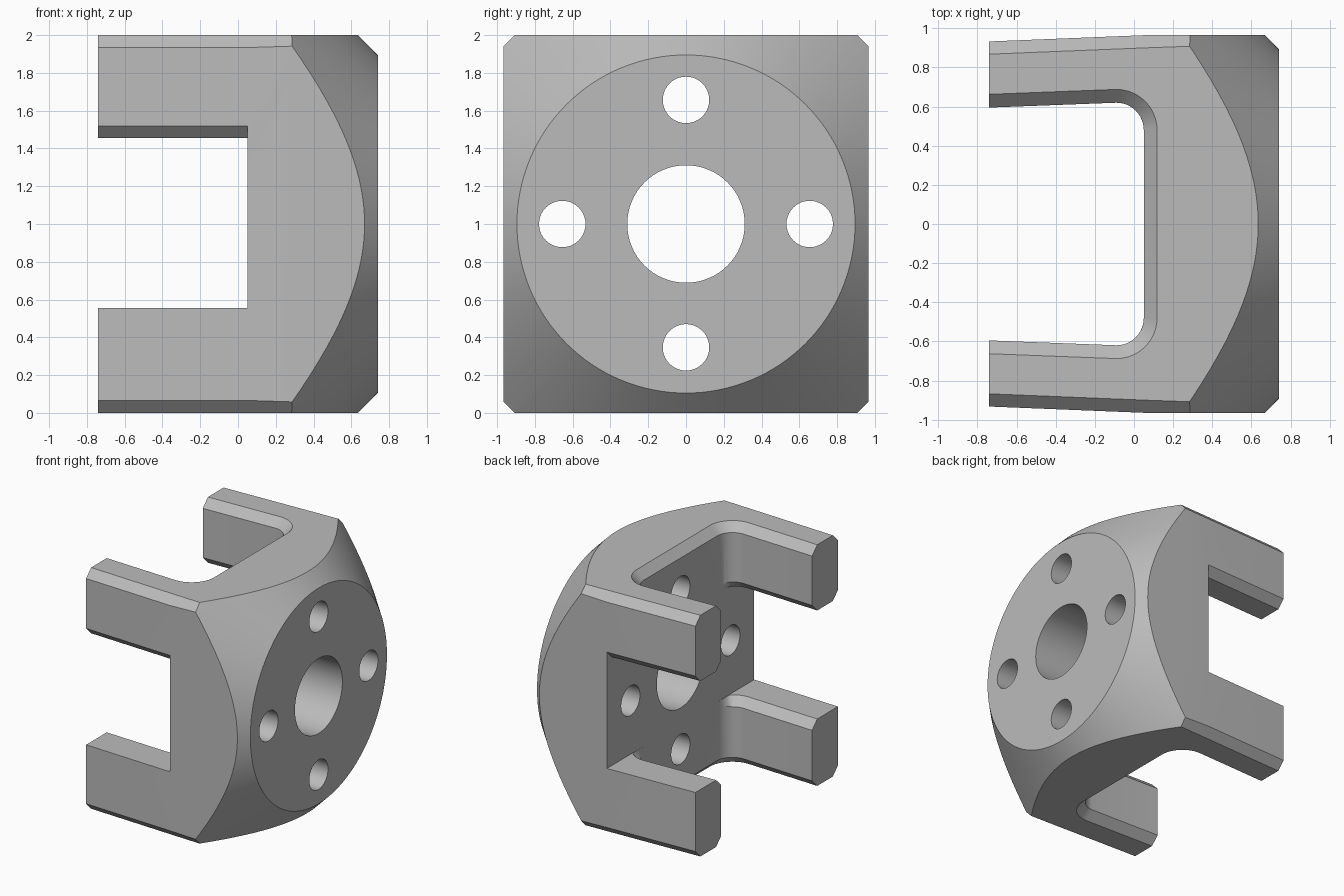
import bpy, bmesh, math

if "Cube" in bpy.data.objects:
    bpy.data.objects.remove(bpy.data.objects["Cube"])

grey = bpy.data.materials.new("machined_grey")
grey.diffuse_color = (0.5, 0.5, 0.5, 1)
grey.use_nodes = True
grey.node_tree.nodes["Principled BSDF"].inputs["Base Color"].default_value = grey.diffuse_color


def loft(name, rings):
    """Closed solid through equally sized rings of points."""
    bm = bmesh.new()
    loops = [[bm.verts.new(p) for p in ring] for ring in rings]
    n = len(loops[0])
    for a, b in zip(loops, loops[1:]):
        for i in range(n):
            j = (i + 1) % n
            bm.faces.new((a[i], a[j], b[j], b[i]))
    bm.faces.new(loops[0])
    bm.faces.new(loops[-1])
    bmesh.ops.recalc_face_normals(bm, faces=bm.faces)
    me = bpy.data.meshes.new(name)
    bm.to_mesh(me)
    bm.free()
    ob = bpy.data.objects.new(name, me)
    bpy.context.collection.objects.link(ob)
    return ob


def circle(x, y, z, r, n):
    return [(x, y + r * math.cos(2 * math.pi * i / n), z + r * math.sin(2 * math.pi * i / n))
            for i in range(n)]


def section(x, w, inner, c):
    """Chamfered rectangular body section."""
    return [(x, -inner, 0), (x, inner, 0), (x, w, c), (x, w, 2 - c),
            (x, inner, 2), (x, -inner, 2), (x, -w, 2 - c), (x, -w, c)]


def slot(z, d, limit=9):
    """Rounded U slot outline, grown by d."""
    pts = [(-0.9, -0.589 - d)]
    for side in (-1, 1):
        for i in range(13):
            a = math.radians(7.5 * i - (90 if side < 0 else 0))
            pts.append((-0.09 + (0.14 + d) * math.cos(a), side * 0.48 + (0.14 + d) * math.sin(a)))
    pts.append((-0.9, 0.589 + d))
    return [(min(x, limit), y, z) for x, y in pts]


def boolean(body, cutter, op='DIFFERENCE'):
    mod = body.modifiers.new("cut", 'BOOLEAN')
    mod.operation = op
    mod.solver = 'EXACT'
    mod.object = cutter
    bpy.context.view_layer.objects.active = body
    bpy.ops.object.modifier_apply(modifier=mod.name)
    bpy.data.objects.remove(cutter)


# Chamfered block, slightly tapered along the arms
body = loft("forked_hub", [section(-0.74, 0.933, 0.868, 0.066), section(0.05, 0.965, 0.900, 0.066),
                           section(0.30, 0.965, 0.909, 0.058), section(0.74, 0.965, 0.909, 0.058)])

# Conical turning of the flange end
boolean(body, loft("cone", [circle(-0.8, 0, 1, 2.435, 128), circle(0.74, 0, 1, 0.895, 128)]),
        'INTERSECT')

# Vertical U slot with chamfered rims
boolean(body, loft("slot_cutter", [slot(-0.1, 0.168), slot(0.068, 0), slot(1.932, 0), slot(2.1, 0.168)]))

# Side window through both flanks
boolean(body, loft("window_cutter", [[(x, -1.2, 0.555), (x, 1.2, 0.555), (x, 1.2, 1.455), (x, -1.2, 1.455)]
                                     for x in (-0.9, 0.05)]))

# Inner arm chamfers facing the window
boolean(body, loft("inner_chamfer", [slot(0.477, -0.01, 0.05), slot(0.565, 0.078, 0.05),
                                     slot(1.445, 0.078, 0.05), slot(1.533, -0.01, 0.05)]))

# Outer lower chamfers of the upper arms
for s in (-1, 1):
    boolean(body, loft("outer_chamfer", [[(x, s * (w + 0.01), 1.53), (x, s * (w - 0.075), 1.445),
                                          (x, s * (w + 0.01), 1.445)]
                                         for x, w in ((-0.9, 0.9265), (0.05, 0.965))]))

# Centre bore and four bolt holes
for y, z, r, n in ((0, 1, 0.311, 64), (0.655, 1, 0.123, 40), (-0.655, 1, 0.123, 40),
                   (0, 1.657, 0.123, 40), (0, 0.347, 0.123, 40)):
    boolean(body, loft("bore", [circle(-0.3, y, z, r, n), circle(0.9, y, z, r, n)]))

body.data.materials.clear()
body.data.materials.append(grey)
for f in body.data.polygons:
    f.material_index = 0
bpy.ops.object.select_all(action='DESELECT')
body.select_set(True)
bpy.context.view_layer.objects.active = body
bpy.ops.object.shade_smooth_by_angle(angle=math.radians(20))
